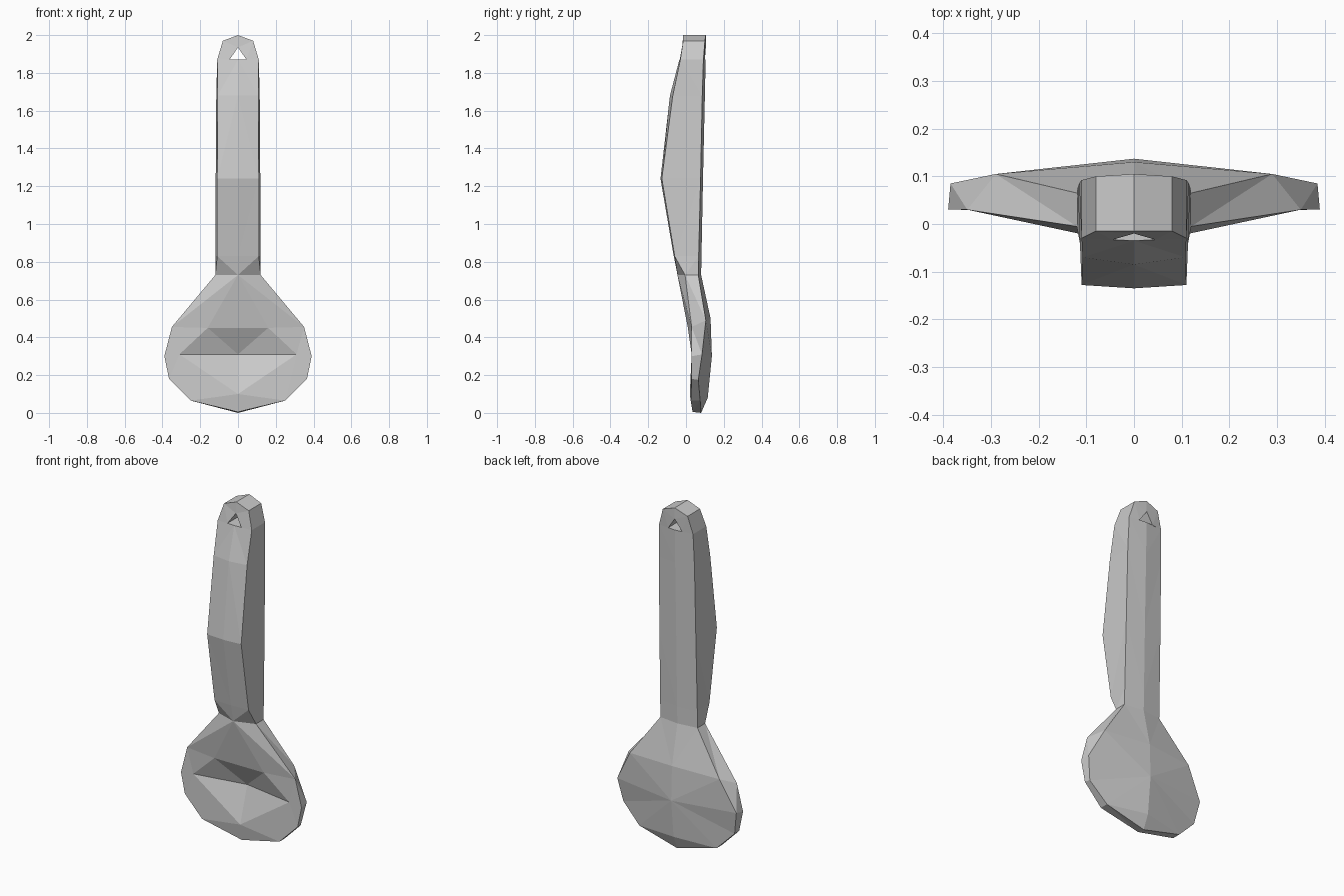
import bpy
import bmesh

if "Cube" in bpy.data.objects:
    bpy.data.objects.remove(bpy.data.objects["Cube"], do_unlink=True)

# One plain material for the whole spoon
grey = bpy.data.materials.new("light grey")
grey.use_nodes = True
grey.diffuse_color = (0.6, 0.6, 0.6, 1)
shader = grey.node_tree.nodes["Principled BSDF"]
shader.inputs["Base Color"].default_value = grey.diffuse_color
shader.inputs["Roughness"].default_value = 0.7


def symmetric_part(name, points, faces):
    """Build a flat-faced part from its left half and the mirrored right half."""
    bm = bmesh.new()
    for side in (1, -1):
        verts = {key: bm.verts.new((side * x, y, z))
                 for key, (x, y, z) in points.items()}
        for face in faces:
            bm.faces.new([verts[key] for key in face])
    bmesh.ops.remove_doubles(bm, verts=bm.verts, dist=0.0001)
    bmesh.ops.triangulate(bm, faces=[f for f in bm.faces if len(f.verts) > 3])
    bmesh.ops.recalc_face_normals(bm, faces=bm.faces)
    mesh = bpy.data.meshes.new(name)
    bm.to_mesh(mesh)
    bm.free()
    mesh.materials.append(grey)
    part = bpy.data.objects.new(name, mesh)
    bpy.context.collection.objects.link(part)


# Handle: rows of height, half width at front and back,
# then depth of front middle, front edge, back edge and back middle
rows = [
    (0.73, 0.12, 0.12, -0.045, -0.005, 0.065, 0.08),
    (0.83, 0.11, 0.12, -0.065, -0.06, 0.067, 0.082),
    (1.24, 0.11, 0.118, -0.135, -0.128, 0.077, 0.09),
    (1.68, 0.108, 0.115, -0.085, -0.07, 0.086, 0.1),
    (1.87, 0.11, 0.11, -0.035, -0.03, 0.092, 0.104),
]
corners = ("front_mid", "front_edge", "back_edge", "back_mid")
points, faces = {}, []
for i, (z, front_w, back_w, *depths) in enumerate(rows):
    for corner, x, y in zip(corners, (0, front_w, back_w, 0), depths):
        points[corner, i] = (x, y, z)
    if i:
        for a, b in zip(corners, corners[1:]):
            faces.append([(a, i - 1), (b, i - 1), (b, i), (a, i)])
faces.append([(c, len(rows) - 1) for c in corners])
symmetric_part("handle", points, faces)

# Hanging loop: an arch around a triangular hole
arch = {
    "foot": (0.11, 1.87, -0.03, 0.092),
    "shoulder": (0.08, 1.97, -0.015, 0.1),
    "crown": (0, 2.0, -0.015, 0.105),
    "hole_top": (0, 1.935, -0.02, 0.105),
    "hole_side": (0.045, 1.87, -0.033, 0.1),
}
points, faces = {}, []
for key, (x, z, front, back) in arch.items():
    points[key, "front"] = (x, front, z)
    points[key, "back"] = (x, back, z)
for side in ("front", "back"):
    faces.append([(k, side) for k in ("foot", "shoulder", "hole_top", "hole_side")])
    faces.append([(k, side) for k in ("shoulder", "crown", "hole_top")])
for a, b in (("foot", "shoulder"), ("shoulder", "crown"),
             ("hole_top", "hole_side"), ("hole_side", "foot")):
    faces.append([(a, "front"), (b, "front"), (b, "back"), (a, "back")])
symmetric_part("hanging_loop", points, faces)

# Bowl: front rim, back rim, hollow in front and bulge behind
front_rim = [(0.12, -0.005, 0.73), (0.35, 0.03, 0.455), (0.39, 0.03, 0.3),
             (0.365, 0.03, 0.18), (0.25, 0.025, 0.065), (0, 0.035, 0.005)]
back_rim = [(0.12, 0.065, 0.73), (0.29, 0.105, 0.49), (0.385, 0.085, 0.31),
            (0.36, 0.065, 0.175), (0.25, 0.075, 0.065), (0, 0.08, 0)]
names = ("neck", "upper", "wide", "lower", "low", "tip")
points = {
    "throat": (0, -0.045, 0.73),
    "lip_mid": (0, 0.01, 0.45),
    "lip_end": (0.16, 0.01, 0.45),
    "hollow_end": (0.31, 0.03, 0.31),
    "hollow_floor": (0, 0.085, 0.31),
    "hollow_base": (0, 0.02, 0.1),
    "nape": (0, 0.08, 0.73),
    "bulge_top": (0, 0.13, 0.5),
    "bulge": (0, 0.137, 0.3),
    "bulge_base": (0, 0.115, 0.08),
}
for name, front, back in zip(names, front_rim, back_rim):
    points[name] = front
    points["back_" + name] = back

# Triangle fans: each hub joins to every step of its path
fans = [
    ("throat", ["neck", "upper", "lip_end", "lip_mid"]),
    ("hollow_end", ["lip_end", "upper", "wide", "lower", "low", "hollow_base"]),
    ("hollow_base", ["low", "tip"]),
    ("hollow_floor", ["lip_mid", "lip_end", "hollow_end", "hollow_base"]),
    ("bulge_top", ["nape", "back_neck", "back_upper", "bulge"]),
    ("bulge", ["back_upper", "back_wide", "back_lower", "back_low", "bulge_base"]),
    ("bulge_base", ["back_low", "back_tip"]),
]
faces = [[hub, a, b] for hub, path in fans for a, b in zip(path, path[1:])]

# Rim wall and the joint under the handle
faces += [[a, b, "back_" + b, "back_" + a] for a, b in zip(names, names[1:])]
faces.append(["throat", "neck", "back_neck", "nape"])
symmetric_part("bowl", points, faces)
